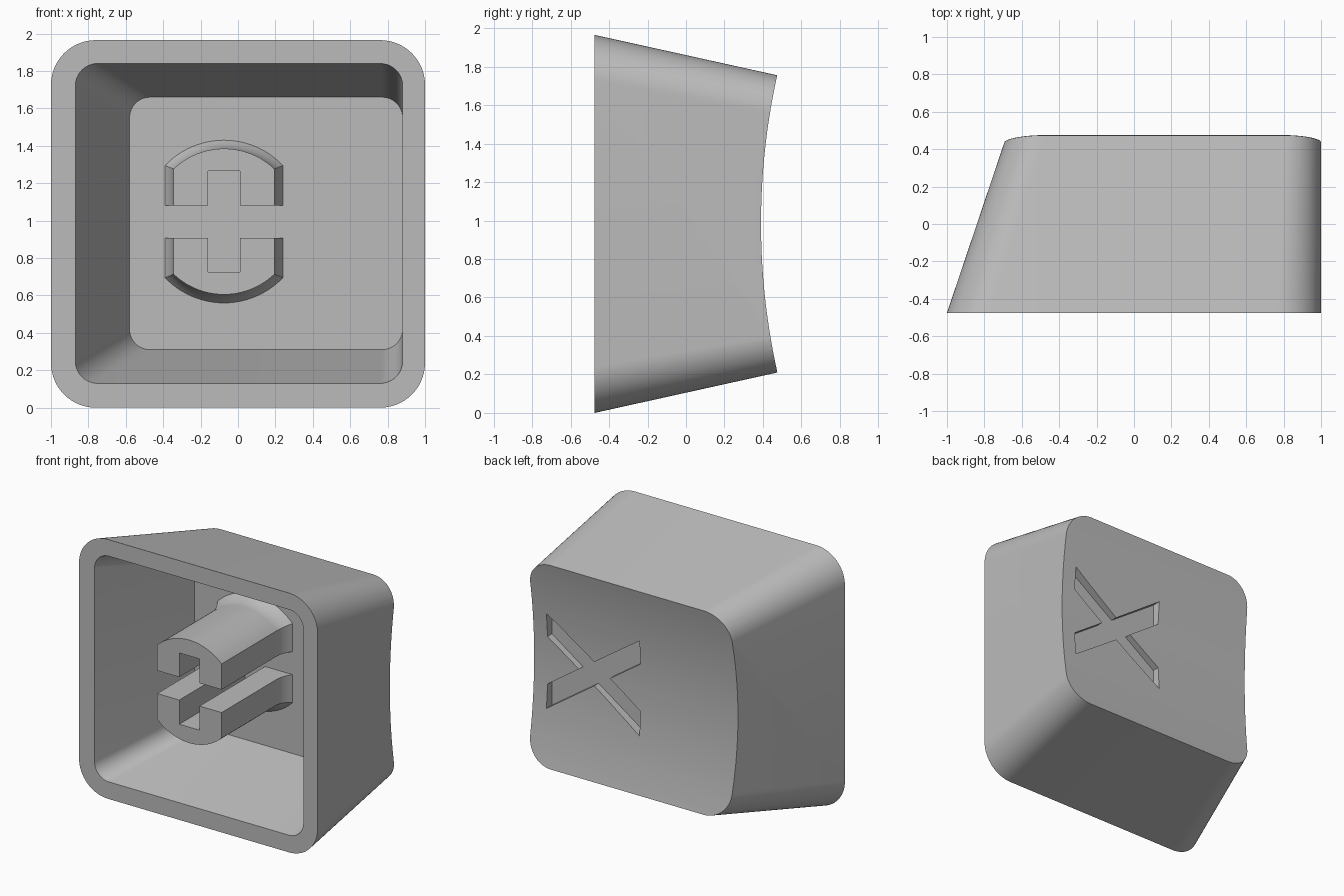
import bpy, bmesh, math

if "Cube" in bpy.data.objects:
    bpy.data.objects.remove(bpy.data.objects["Cube"], do_unlink=True)

plastic = bpy.data.materials.new("grey_plastic")
plastic.use_nodes = True
plastic.diffuse_color = (0.5, 0.5, 0.5, 1)
plastic.node_tree.nodes["Principled BSDF"].inputs["Base Color"].default_value = (0.5, 0.5, 0.5, 1)

FRONT, BACK, FLOOR = -0.475, 0.475, 0.31
MID_Z = 0.985


def loft(name, rings):
    """Closed solid through a list of matching point rings."""
    bm = bmesh.new()
    loops = [[bm.verts.new(p) for p in ring] for ring in rings]
    n = len(loops[0])
    for a, b in zip(loops, loops[1:]):
        for i in range(n):
            j = (i + 1) % n
            bm.faces.new((a[i], a[j], b[j], b[i]))
    bm.faces.new(loops[0])
    bm.faces.new(loops[-1])
    bmesh.ops.recalc_face_normals(bm, faces=bm.faces)
    mesh = bpy.data.meshes.new(name)
    bm.to_mesh(mesh)
    bm.free()
    mesh.materials.append(plastic)
    obj = bpy.data.objects.new(name, mesh)
    bpy.context.collection.objects.link(obj)
    return obj


def rounded_ring(y, x0, x1, z0, z1, r, steps=16):
    centres = ((x1 - r, z1 - r), (x0 + r, z1 - r), (x0 + r, z0 + r), (x1 - r, z0 + r))
    ring = []
    for q, (cx, cz) in enumerate(centres):
        for k in range(steps + 1):
            a = (q + k / steps) * math.pi / 2
            ring.append((cx + r * math.cos(a), y, cz + r * math.sin(a)))
    return ring


def tapered_block(name, ya, a, yb, b, start, end):
    """Rounded block tapering from section a to b, extended to start and end."""
    def at(y):
        t = (y - ya) / (yb - ya)
        return rounded_ring(y, *[p + (q - p) * t for p, q in zip(a, b)])
    return loft(name, [at(start), at(end)])


def prism(name, outline, y0, y1):
    return loft(name, [[(x, y, z) for x, z in outline] for y in (y0, y1)])


def box(name, cx, cz, hx, hz, y0, y1):
    return prism(name, [(cx - hx, cz - hz), (cx + hx, cz - hz),
                        (cx + hx, cz + hz), (cx - hx, cz + hz)], y0, y1)


def carve(obj, cutters):
    for c in cutters:
        mod = obj.modifiers.new("cut", "BOOLEAN")
        mod.operation, mod.solver, mod.object = "DIFFERENCE", "EXACT", c
        bpy.context.view_layer.objects.active = obj
        bpy.ops.object.modifier_apply(modifier=mod.name)
        bpy.data.objects.remove(c, do_unlink=True)


def smooth(obj):
    bpy.ops.object.select_all(action="DESELECT")
    obj.select_set(True)
    bpy.context.view_layer.objects.active = obj
    bpy.ops.object.shade_smooth_by_angle(angle=math.radians(25))


# Shell: tapered block, straight on one side
shell = tapered_block("cap_shell", FRONT, (-1, 1, 0, 1.965, 0.24),
                      BACK, (-0.68, 1, 0.21, 1.755, 0.2), FRONT, 0.6)

# Hollow inside
hollow = tapered_block("hollow_cutter", FRONT, (-0.87, 0.88, 0.13, 1.84, 0.12),
                       FLOOR, (-0.58, 0.88, 0.31, 1.66, 0.11), FRONT - 0.05, FLOOR)

# Shallow cylindrical dish across the back
R, LOW, HALF = 3.57, 0.39, 1.2
arc = []
for i in range(49):
    dz = HALF * (i / 24 - 1)
    arc.append((LOW + R - math.sqrt(R * R - dz * dz), MID_Z + dz))
arc += [(1, MID_Z + HALF), (1, MID_Z - HALF)]
dish = loft("dish_cutter", [[(x, y, z) for y, z in arc] for x in (-1.5, 1.5)])

# Crossed grooves, mirrored, with ends cut square to the side
grooves = []
for s in (1, -1):
    outline = [(0.495 + dx, MID_Z + s * dz) for dx, dz in
               ((-0.39, 0.36), (-0.39, 0.18), (0.39, -0.36), (0.39, -0.18))]
    grooves.append(prism("groove_cutter", outline, 0.34, 0.6))

carve(shell, [hollow, dish] + grooves)
smooth(shell)

# Stem: round post with flat sides, flaring where it meets the floor
SX, SZ = -0.075, 0.995


def stem_ring(y, grow, steps=24):
    r, w = 0.39 + grow, 0.27 + grow
    a = math.acos(w / r)
    ring = []
    for side in (0, math.pi):
        for k in range(steps + 1):
            t = side + a + (math.pi - 2 * a) * k / steps
            ring.append((SX + r * math.cos(t), y, SZ + r * math.sin(t)))
    return ring


FLARE = 0.13
rings = [stem_ring(FRONT, 0)]
for i in range(9):
    t = i / 8
    rings.append(stem_ring(FLOOR - FLARE * (1 - t), 0.045 * t * t))
stem = loft("stem", rings)
carve(stem, [box("slot_cutter", SX, SZ, 0.6, 0.087, -0.6, 0.4),
             box("slot_cutter", SX, SZ, 0.085, 0.27, -0.6, 0.4)])
smooth(stem)
